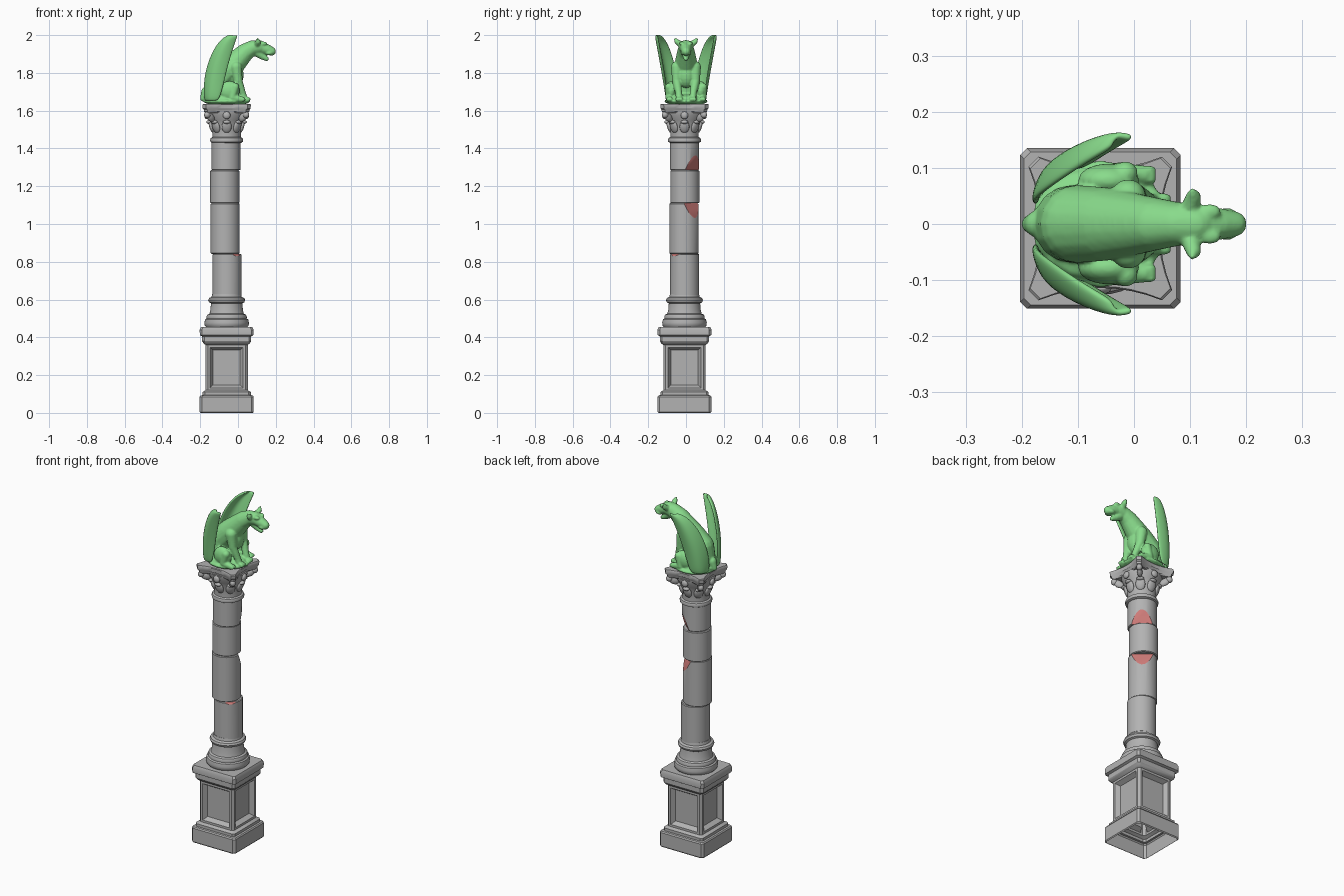
import bpy, bmesh, math
from mathutils import Matrix, Vector

cube = bpy.data.objects.get("Cube")
if cube:
    bpy.data.objects.remove(cube, do_unlink=True)

CX, CY = -0.06, -0.008   # axis of the pillar


def material(name, rgb):
    m = bpy.data.materials.new(name)
    m.use_nodes = True
    m.diffuse_color = (*rgb, 1)
    m.node_tree.nodes["Principled BSDF"].inputs["Base Color"].default_value = (*rgb, 1)
    return m


stone = material("grey_stone", (0.45, 0.45, 0.45))
broken = material("red_broken_stone", (0.62, 0.2, 0.19))
patina = material("green_patina", (0.25, 0.71, 0.26))


def finish(bm, name, mats, angle=35):
    bmesh.ops.recalc_face_normals(bm, faces=bm.faces)
    mesh = bpy.data.meshes.new(name)
    bm.to_mesh(mesh)
    bm.free()
    ob = bpy.data.objects.new(name, mesh)
    bpy.context.collection.objects.link(ob)
    for m in mats:
        mesh.materials.append(m)
    bpy.ops.object.select_all(action='DESELECT')
    ob.select_set(True)
    bpy.context.view_layer.objects.active = ob
    bpy.ops.object.shade_smooth_by_angle(angle=math.radians(angle))
    return ob


def stack(profile, outline, centre=(CX, CY), bottom=True):
    """Skin stacked copies of an outline, one for each (size, height)."""
    bm = bmesh.new()
    rings = [[bm.verts.new((centre[0] + x, centre[1] + y, z)) for x, y in outline(s)]
             for s, z in profile]
    for a, b in zip(rings, rings[1:]):
        for i in range(len(a)):
            j = (i + 1) % len(a)
            bm.faces.new((a[i], a[j], b[j], b[i]))
    bm.faces.new(rings[-1])
    if bottom:
        bm.faces.new(rings[0][::-1])
    return bm


def circle(r, n=40):
    return [(r * math.cos(2 * math.pi * i / n), r * math.sin(2 * math.pi * i / n)) for i in range(n)]


def quarter_turns(side):
    return [p for c, s in ((1, 0), (0, 1), (-1, 0), (0, -1))
            for p in [(x * c - y * s, x * s + y * c) for x, y in side]]


def square(h, cut=0.012):
    return quarter_turns([(h, cut - h), (h, h - cut)])


def concave_square(h):
    steps = [i / 4 for i in range(-4, 5)]
    return quarter_turns([(h - 0.022 * (1 - t * t), t * (h - 0.018)) for t in steps])


def blob(bm, loc, size, rot=None):
    m = Matrix.Translation(loc) @ (rot or Matrix()) @ Matrix.Diagonal((*size, 1))
    bmesh.ops.create_uvsphere(bm, u_segments=16, v_segments=10, radius=1, matrix=m)


def limb(bm, points, side=1, steps=6):
    """Chain of spheres through (x, y, z, radius) points."""
    for a, b in zip(points, points[1:]):
        for i in range(steps + 1):
            x, y, z, r = Vector(a).lerp(Vector(b), i / steps)
            blob(bm, (x, y * side, z), (r, r, r))


# Pedestal, open underneath, with recessed panels
bm = stack([(0.138, 0), (0.143, 0.006), (0.143, 0.085), (0.138, 0.092), (0.128, 0.094),
            (0.128, 0.11), (0.112, 0.12), (0.112, 0.36), (0.122, 0.367), (0.13, 0.38),
            (0.13, 0.405), (0.142, 0.412), (0.143, 0.44), (0.136, 0.455)], square, bottom=False)
dado = [f for f in bm.faces if f.calc_area() > 0.03 and abs(f.normal.z) < 0.1
        and 0.2 < f.calc_center_median().z < 0.3]
bmesh.ops.recalc_face_normals(bm, faces=bm.faces)
bmesh.ops.inset_individual(bm, faces=dado, thickness=0.018)
bmesh.ops.inset_individual(bm, faces=dado, thickness=0.022, depth=-0.025)
finish(bm, "pedestal", [stone], 30)

# Moulded round base of the shaft
finish(stack([(0.108, 0.453), (0.116, 0.462), (0.118, 0.477), (0.114, 0.495), (0.106, 0.5),
              (0.107, 0.51), (0.102, 0.52), (0.091, 0.525), (0.086, 0.545), (0.083, 0.58),
              (0.093, 0.585), (0.098, 0.597), (0.093, 0.608), (0.08, 0.614), (0.077, 0.63)],
             circle), "shaft_base", [stone])


# Shaft drums, slightly shifted, with broken corners
def drum(name, z0, z1, x, y, chip=None):
    r, e = 0.077, 0.004
    bm = stack([(r - e, z0), (r, z0 + e), (r, z1 - e), (r - e, z1)], circle, (x, y))
    if chip:
        heading, depth, height, up = chip
        out = Vector((math.cos(heading), math.sin(heading), 0))
        at = Vector((x, y, z1 if up else z0)) + out * (r - depth)
        normal = out * height + Vector((0, 0, depth if up else -depth))
        cut = bmesh.ops.bisect_plane(bm, geom=bm.verts[:] + bm.edges[:] + bm.faces[:],
                                     plane_co=at, plane_no=normal.normalized(), clear_outer=True)
        edges = [g for g in cut["geom_cut"] if isinstance(g, bmesh.types.BMEdge)]
        for f in bmesh.ops.holes_fill(bm, edges=edges)["faces"]:
            f.material_index = 1
    finish(bm, name, [stone, broken], 25)


drum("lower_drum", 0.62, 0.842, -0.058, -0.007, (-0.8, 0.008, 0.012, True))
drum("long_drum", 0.842, 1.11, -0.068, -0.011, (0.85, 0.026, 0.078, True))
drum("middle_drum", 1.11, 1.285, -0.07, -0.006)
drum("upper_drum", 1.285, 1.435, -0.063, -0.008, (0.85, 0.024, 0.078, False))

# Capital: bell, leaves, corner scrolls and abacus
finish(stack([(0.077, 1.43), (0.086, 1.435), (0.088, 1.445), (0.084, 1.455), (0.075, 1.46),
              (0.075, 1.49), (0.08, 1.52), (0.09, 1.55), (0.105, 1.575), (0.108, 1.595)],
             circle), "capital_bell", [stone])
bm = bmesh.new()
for k in range(8):
    a = k * math.pi / 4
    turn = Matrix.Rotation(a, 4, 'Z')

    def at(r, z):
        return (CX + r * math.cos(a), CY + r * math.sin(a), z)
    lean = turn @ Matrix.Rotation(0.3, 4, 'Y')
    blob(bm, at(0.08, 1.515), (0.012, 0.026, 0.035), lean)
    blob(bm, at(0.093, 1.54), (0.014, 0.02, 0.01), turn)
    if k % 2:
        blob(bm, at(0.122, 1.565), (0.032, 0.014, 0.02), turn @ Matrix.Rotation(-0.6, 4, 'Y'))
        blob(bm, at(0.145, 1.578), (0.018, 0.016, 0.018), turn)
    else:
        blob(bm, at(0.106, 1.575), (0.012, 0.02, 0.02), turn)
finish(bm, "capital_leaves", [stone], 60)
finish(stack([(0.112, 1.588), (0.12, 1.595), (0.121, 1.605), (0.127, 1.612), (0.128, 1.632),
              (0.125, 1.636)], concave_square), "abacus", [stone])

# Crouching beast: overlapping masses fused into one skin
bm = bmesh.new()
blob(bm, (-0.06, 0, 1.65), (0.125, 0.115, 0.024))
blob(bm, (-0.07, 0, 1.665), (0.115, 0.1, 0.025))
limb(bm, [(-0.11, 0, 1.7, 0.07), (-0.1, 0, 1.77, 0.07), (-0.05, 0, 1.82, 0.066),
          (-0.01, 0, 1.86, 0.058), (0.035, 0, 1.906, 0.048), (0.075, 0, 1.932, 0.04),
          (0.11, 0, 1.937, 0.037)])
blob(bm, (-0.015, 0, 1.79), (0.045, 0.052, 0.07))
limb(bm, [(0.11, 0, 1.938, 0.034), (0.15, 0, 1.925, 0.029), (0.178, 0, 1.914, 0.023)])
limb(bm, [(0.1, 0, 1.91, 0.025), (0.13, 0, 1.886, 0.017), (0.152, 0, 1.874, 0.012)])
limb(bm, [(-0.17, 0, 1.7, 0.025), (-0.185, 0, 1.665, 0.016)])
for s in (1, -1):
    # brow, muzzle and ear
    blob(bm, (0.135, s * 0.022, 1.955), (0.02, 0.014, 0.011))
    blob(bm, (0.165, s * 0.015, 1.905), (0.02, 0.014, 0.012))
    limb(bm, [(0.1, 0.028, 1.95, 0.017), (0.106, 0.048, 1.965, 0.014),
              (0.104, 0.058, 1.98, 0.006)], s)
    # foreleg and paw
    limb(bm, [(-0.01, 0.048, 1.83, 0.032), (0.0, 0.05, 1.76, 0.024),
              (0.025, 0.038, 1.69, 0.018), (0.032, 0.036, 1.665, 0.018)], s)
    # haunch, shin and hind paw
    blob(bm, (-0.045, s * 0.078, 1.705), (0.055, 0.03, 0.052))
    limb(bm, [(-0.015, 0.09, 1.725, 0.022), (-0.03, 0.092, 1.67, 0.018),
              (0.015, 0.088, 1.66, 0.017)], s)
    for t in (-1, 0, 1):
        blob(bm, (0.048, s * 0.036 + t * 0.012, 1.66), (0.02, 0.007, 0.014))
        blob(bm, (0.025, s * 0.088 + t * 0.01, 1.66), (0.016, 0.006, 0.012))
beast = finish(bm, "beast_body", [patina], 180)
skin = beast.modifiers.new("fuse", 'REMESH')
skin.mode = 'VOXEL'
skin.voxel_size = 0.0045
skin.use_smooth_shade = True
soft = beast.modifiers.new("soften", 'SMOOTH')
soft.factor = 0.5
soft.iterations = 4

# Cupped wings: rows from the inner rear edge to the outer leading edge
rows = [((-0.175, 0.03), (-0.1, 0.1), 1.65), ((-0.18, 0.04), (-0.075, 0.108), 1.74),
        ((-0.165, 0.055), (-0.055, 0.122), 1.83), ((-0.13, 0.08), (-0.028, 0.138), 1.92),
        ((-0.085, 0.11), (-0.008, 0.15), 1.98), ((-0.04, 0.135), (-0.002, 0.155), 2.0)]
for s, name in ((1, "left_wing"), (-1, "right_wing")):
    bm = bmesh.new()
    grid = []
    for rear, lead, z in rows:
        a, b = Vector(rear), Vector(lead)
        out = Vector((a.y - b.y, b.x - a.x)) * 0.3
        line = []
        for i in range(6):
            t = i / 5
            p = a.lerp(b, t) + out * math.sin(math.pi * t)
            line.append(bm.verts.new((p.x, s * p.y, z)))
        grid.append(line)
    for lo, hi in zip(grid, grid[1:]):
        for i in range(5):
            bm.faces.new((lo[i], lo[i + 1], hi[i + 1], hi[i]))
    wing = finish(bm, name, [patina], 180)
    thick = wing.modifiers.new("thickness", 'SOLIDIFY')
    thick.thickness = 0.014
    thick.offset = 0
    wing.modifiers.new("smooth", 'SUBSURF').levels = 2
    wing.modifiers["smooth"].render_levels = 2
